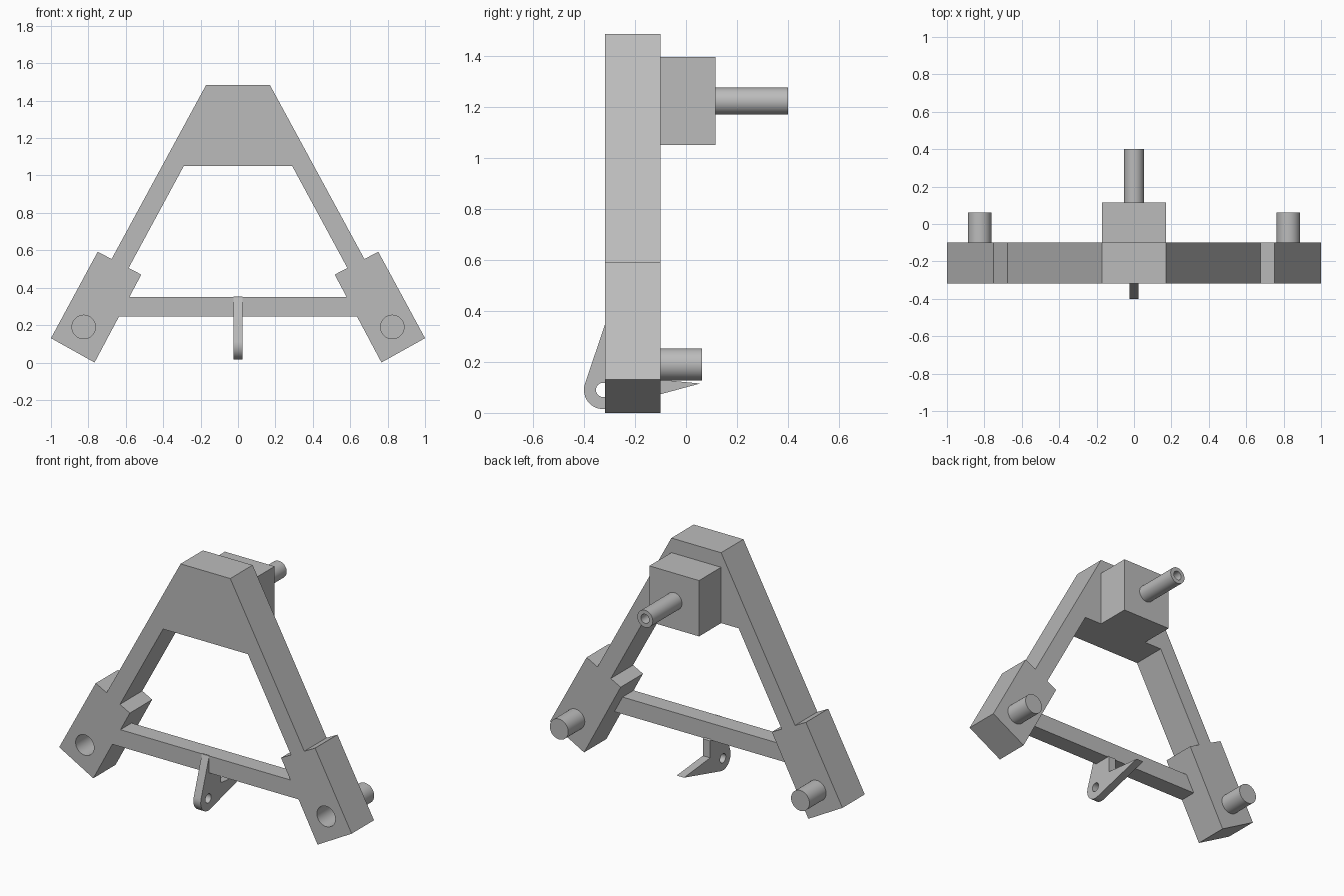
import bpy, bmesh, math
from mathutils import Matrix

cube = bpy.data.objects.get("Cube")
if cube:
    bpy.data.objects.remove(cube, do_unlink=True)

GREY = (0.5, 0.5, 0.5, 1)
mat = bpy.data.materials.new("plain grey")
mat.use_nodes = True
mat.diffuse_color = GREY
mat.node_tree.nodes["Principled BSDF"].inputs["Base Color"].default_value = GREY

# Profile planes: x-z extruded along y, or y-z extruded along x
FACING_FRONT = Matrix(((1, 0, 0, 0), (0, 0, 1, 0), (0, 1, 0, 0), (0, 0, 0, 1)))
FACING_SIDE = Matrix(((0, 0, 1, 0), (1, 0, 0, 0), (0, 1, 0, 0), (0, 0, 0, 1)))


def arc(cx, cy, r, start=0, end=360, steps=32):
    count = steps if end - start == 360 else steps + 1
    angles = [math.radians(start + (end - start) * i / steps) for i in range(count)]
    return [(cx + r * math.cos(a), cy + r * math.sin(a)) for a in angles]


def extrude(name, loops, near, far, plane=FACING_FRONT, smooth=False):
    """Fill an outline, with later loops as holes, and extrude it."""
    curve = bpy.data.curves.new(name, "CURVE")
    curve.dimensions = "2D"
    curve.fill_mode = "BOTH"
    curve.extrude = (far - near) / 2
    for loop in loops:
        spline = curve.splines.new("POLY")
        spline.points.add(len(loop) - 1)
        for point, (u, v) in zip(spline.points, loop):
            point.co = (u, v, 0, 1)
        spline.use_cyclic_u = True
    temp = bpy.data.objects.new("temp", curve)
    bpy.context.collection.objects.link(temp)
    bpy.context.view_layer.update()
    graph = bpy.context.evaluated_depsgraph_get()
    mesh = bpy.data.meshes.new_from_object(temp.evaluated_get(graph))
    bpy.data.objects.remove(temp, do_unlink=True)
    bm = bmesh.new()
    bm.from_mesh(mesh)
    bmesh.ops.remove_doubles(bm, verts=bm.verts, dist=0.0001)
    bm.transform(plane @ Matrix.Translation((0, 0, (near + far) / 2)))
    bmesh.ops.recalc_face_normals(bm, faces=bm.faces)
    bm.to_mesh(mesh)
    bm.free()
    mesh.materials.clear()
    mesh.materials.append(mat)
    obj = bpy.data.objects.new(name, mesh)
    bpy.context.collection.objects.link(obj)
    for poly in mesh.polygons:
        poly.use_smooth = False
    if smooth:
        bpy.ops.object.select_all(action="DESELECT")
        obj.select_set(True)
        bpy.context.view_layer.objects.active = obj
        bpy.ops.object.shade_smooth_by_angle(angle=math.radians(30))
    return obj


def mirrored(half):
    return half + [(-x, z) for x, z in reversed(half)]


FRONT, BACK = -0.318, -0.1

# Arch: head plate and both legs
extrude("arch", [mirrored([(0.17, 1.485), (0.676, 0.553), (0.585, 0.505), (0.29, 1.05)])],
        FRONT, BACK)

# Crossbar between the feet, flush with the front
extrude("crossbar", [mirrored([(0.583, 0.35), (0.64, 0.245)])], FRONT, -0.21)

# Slanted feet with blind front holes and rear pins
for side, label in ((1, "left"), (-1, "right")):
    block = [(side * x, z) for x, z in ((1, 0.13), (0.767, 0), (0.517, 0.47), (0.75, 0.592))]
    extrude(label + "_foot", [block, arc(side * 0.825, 0.19, 0.063)], FRONT, BACK, smooth=True)
    extrude(label + "_pin", [arc(side * 0.825, 0.19, 0.063)], -0.16, 0.062, smooth=True)

# Upper block with its hollow pin
extrude("upper_block", [mirrored([(0.17, 1.395), (0.17, 1.05)])], BACK, 0.115)
extrude("upper_pin", [arc(0, 1.222, 0.053), arc(0, 1.222, 0.028)], 0.115, 0.4, smooth=True)
extrude("upper_pin_core", [arc(0, 1.222, 0.028)], 0.115, 0.25)

# Hooked bracket under the crossbar
outline = arc(-0.325, 0.09, 0.075, 162, 285, 16)
outline += [(0.055, 0.115), (-0.2, 0.14), (-0.2, 0.245), (-0.31, 0.3), (-0.316, 0.352)]
extrude("bracket", [outline, arc(-0.325, 0.09, 0.028)], -0.025, 0.025, FACING_SIDE, True)
